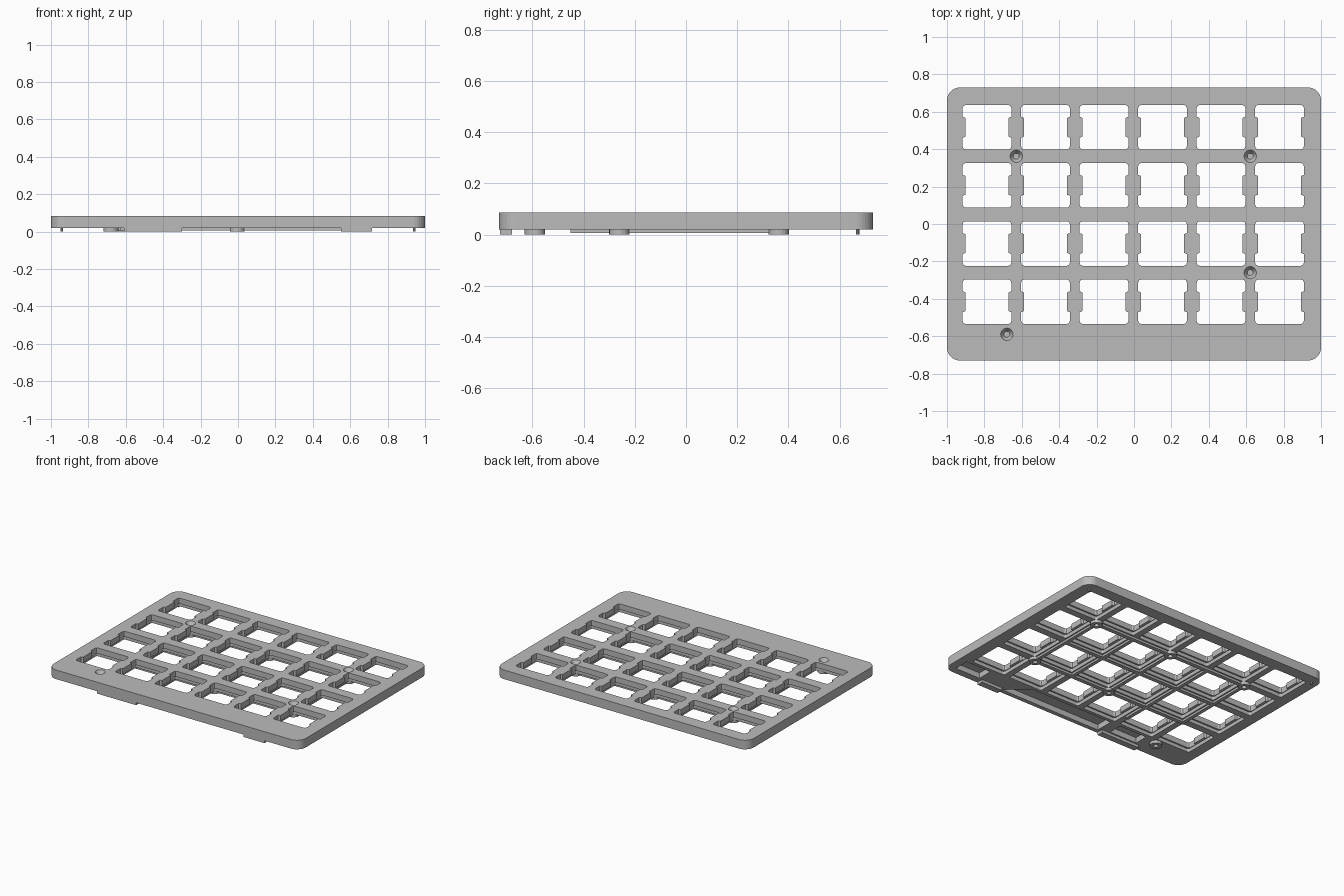
import bpy, bmesh, math

cube = bpy.data.objects.get("Cube")
if cube:
    bpy.data.objects.remove(cube, do_unlink=True)

grey = bpy.data.materials.new("plain grey")
grey.use_nodes = True
grey.diffuse_color = (0.5, 0.5, 0.5, 1)
bsdf = grey.node_tree.nodes["Principled BSDF"]
bsdf.inputs["Base Color"].default_value = (0.5, 0.5, 0.5, 1)
bsdf.inputs["Roughness"].default_value = 0.7

BOTTOM, RIM, FLOOR, TOP = 0.0, 0.02, 0.045, 0.085
PITCH_X, PITCH_Y = 0.3128, 0.311
MID_X, MID_Y = -0.004, 0.051
COLS = [MID_X + (i - 2.5) * PITCH_X for i in range(6)]
ROWS = [MID_Y + (j - 1.5) * PITCH_Y for j in range(4)]
GAP_X = [MID_X + i * PITCH_X for i in range(-2, 3)]
GAP_Y = [MID_Y + j * PITCH_Y for j in (-1, 0, 1)]


def rounded(cx, cy, hx, hy, r, steps):
    """Outline of a rounded rectangle, counter-clockwise."""
    pts = []
    for k, (sx, sy) in enumerate(((1, 1), (-1, 1), (-1, -1), (1, -1))):
        for s in range(steps + 1):
            a = (k + s / steps) * math.pi / 2
            pts.append((cx + sx * (hx - r) + r * math.cos(a),
                        cy + sy * (hy - r) + r * math.sin(a)))
    return pts


def circle(x, y, r, n=20):
    return [(x + r * math.cos(i * math.tau / n), y + r * math.sin(i * math.tau / n))
            for i in range(n)]


def box(x0, x1, y0, y1):
    return [(x0, y0), (x1, y0), (x1, y1), (x0, y1)]


def loft(bm, low, high, z0, z1):
    """Closed solid between two outlines with equal point counts."""
    a = [bm.verts.new((x, y, z0)) for x, y in low]
    b = [bm.verts.new((x, y, z1)) for x, y in high]
    bm.faces.new(a[::-1])
    bm.faces.new(b)
    for i in range(len(a)):
        j = (i + 1) % len(a)
        bm.faces.new((a[i], a[j], b[j], b[i]))


def solid(name, outlines, z0, z1):
    bm = bmesh.new()
    for pts in outlines:
        loft(bm, pts, pts, z0, z1)
    return finish(name, bm)


def finish(name, bm):
    bmesh.ops.recalc_face_normals(bm, faces=bm.faces)
    me = bpy.data.meshes.new(name)
    bm.to_mesh(me)
    bm.free()
    me.materials.append(grey)
    ob = bpy.data.objects.new(name, me)
    bpy.context.collection.objects.link(ob)
    return ob


def cut(ob, cutter):
    cutter.hide_render = True
    cutter.hide_viewport = True
    mod = ob.modifiers.new("cut", 'BOOLEAN')
    mod.operation = 'DIFFERENCE'
    mod.solver = 'EXACT'
    mod.object = cutter


def switch_opening(cx, cy):
    """Window with rounded corners and a clip tab on both sides."""
    w, t, h, c, m = 0.13, 0.115, 0.119, 0.016, 0.05
    half = [(t, -h), (w - 0.004, -h + 0.005), (w, -h + c), (w, -m - 0.006), (t, -m),
            (t, m), (w, m + 0.006), (w, h - c), (w - 0.004, h - 0.005), (t, h)]
    return [(cx + x, cy + y) for x, y in half] + [(cx - x, cy - y) for x, y in half]


# Main plate
plate = solid("key_plate", [rounded(0, 0, 1, 0.73, 0.07, 8)], RIM, TOP)

# Switch windows, and wider pockets under them
cut(plate, solid("window_cutter",
                 [switch_opening(x, y) for x in COLS for y in ROWS], -0.05, 0.15))
cut(plate, solid("pocket_cutter",
                 [rounded(x, y, 0.134, 0.13, 0.012, 3) for x in COLS for y in ROWS],
                 -0.05, FLOOR))

# Recesses under the front strip
cut(plate, solid("front_recess_cutter", [
    [(-0.28, -0.7), (0.54, -0.7), (0.38, -0.57), (-0.28, -0.57)],
    box(0.74, 0.94, -0.68, -0.57),
    box(-0.58, -0.36, -0.67, -0.57),
], -0.05, FLOOR + 0.015))

# Bosses under the plate, some with screw holes
screws = [(GAP_X[0], GAP_Y[2]), (GAP_X[4], GAP_Y[2]),
          (GAP_X[4], GAP_Y[0]), (-0.68, -0.59)]
blind = [(GAP_X[2], GAP_Y[2]), (GAP_X[2], GAP_Y[0])]
bosses = solid("screw_bosses", [circle(x, y, 0.04) for x, y in screws + blind],
               BOTTOM, FLOOR + 0.01)
rear_boss = solid("locating_boss", [circle(GAP_X[1], ROWS[0], 0.034)], BOTTOM, FLOOR)
bpy.data.objects.remove(rear_boss, do_unlink=True)

# Lower ribs joining the bosses
long_ribs = solid("long_ribs", [box(GAP_X[0], GAP_X[4], y - 0.015, y + 0.015)
                                for y in GAP_Y], 0.005, FLOOR)
cross_ribs = solid("cross_ribs", [box(x - 0.013, x + 0.013, GAP_Y[0], GAP_Y[2])
                                  for x in GAP_X], 0.005, FLOOR)
rib_tail = solid("front_rib", [box(GAP_X[1] - 0.013, GAP_X[1] + 0.013, -0.45, GAP_Y[0])],
                 0.005, FLOOR)

# Screw holes with countersinks
bm = bmesh.new()
for x, y in screws:
    loft(bm, circle(x, y, 0.016), circle(x, y, 0.016), -0.05, 0.06)
    loft(bm, circle(x, y, 0.0161), circle(x, y, 0.0345), 0.0595, TOP + 0.002)
for x, y in blind:
    loft(bm, circle(x, y, 0.016), circle(x, y, 0.016), -0.05, 0.04)
screw_cutter = finish("screw_cutter", bm)
for part in (plate, bosses, long_ribs, cross_ribs):
    cut(part, screw_cutter)

# Feet along the front edge and pins at the back corners
solid("front_feet", [box(-0.61, -0.3, -0.725, -0.68),
                     box(0.55, 0.717, -0.725, -0.68)], BOTTOM, 0.03)
solid("locating_pins", [circle(s * 0.943, 0.67, 0.007, 10) for s in (-1, 1)],
      BOTTOM, 0.03)
